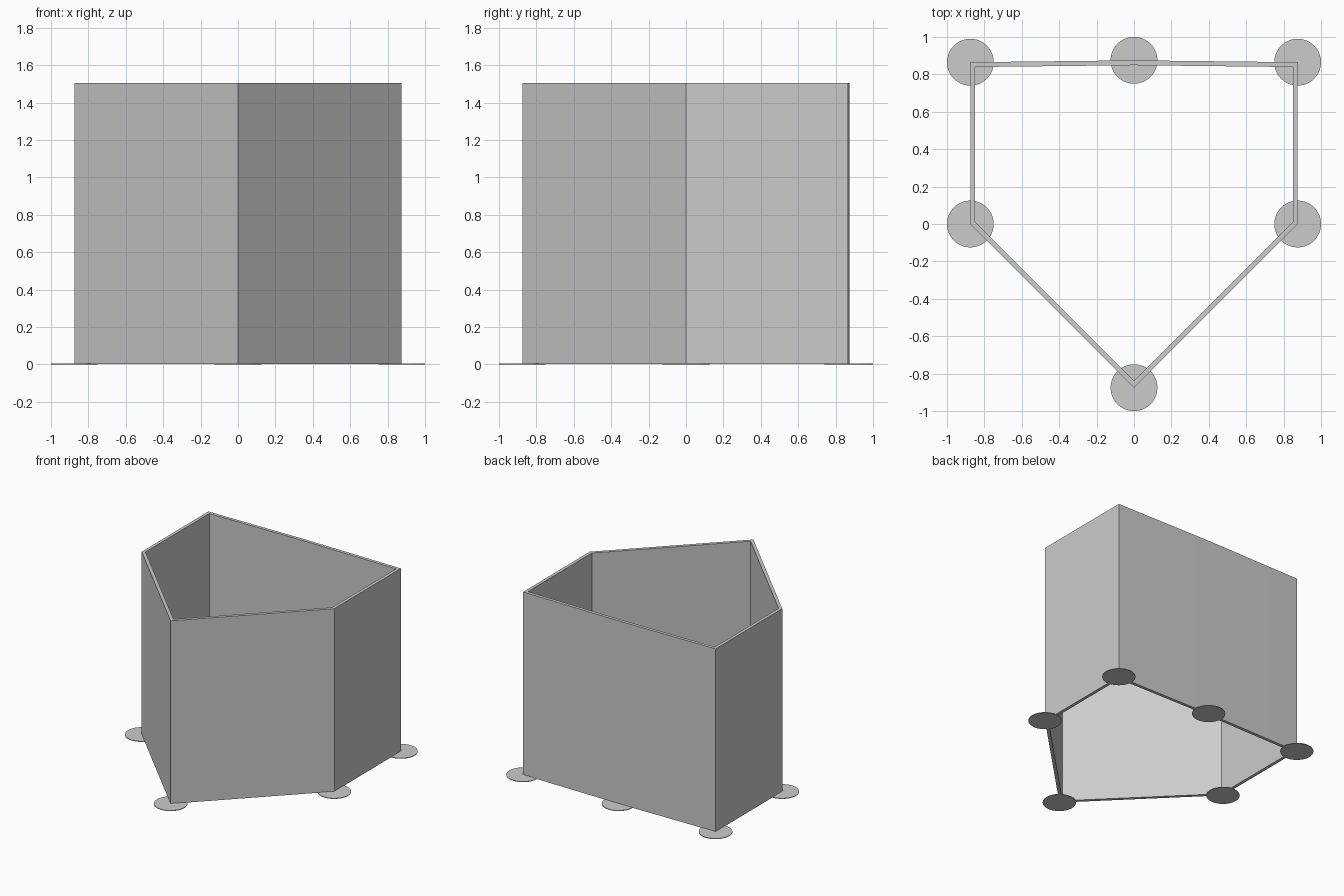
import bpy
import bmesh
from mathutils import Vector

cube = bpy.data.objects.get("Cube")
if cube:
    bpy.data.objects.remove(cube, do_unlink=True)

HALF = 0.875         # half width of the enclosure
BACK = 0.865         # depth of the back corners
THICK = 0.026        # wall thickness
BASE, TOP = 0.002, 1.505
PAD_RADIUS, PAD_HEIGHT = 0.125, 0.005

gray = bpy.data.materials.new("plain gray")
gray.use_nodes = True
gray.diffuse_color = (0.6, 0.6, 0.6, 1)
gray.node_tree.nodes["Principled BSDF"].inputs["Base Color"].default_value = gray.diffuse_color

# Plan corners, counter-clockwise from the front point
corners = [Vector(p) for p in (
    (0, -HALF), (HALF, 0), (HALF, BACK),
    (0, HALF), (-HALF, BACK), (-HALF, 0))]


def inset(points, distance):
    """Mitred inward offset of a counter-clockwise outline."""
    result = []
    for i, p in enumerate(points):
        before = (p - points[i - 1]).normalized()
        after = (points[(i + 1) % len(points)] - p).normalized()
        n1 = Vector((-before.y, before.x))
        n2 = Vector((-after.y, after.x))
        result.append(p + (n1 + n2) * distance / (1 + n1.dot(n2)))
    return result


# Wall ring: outer and inner skins joined by top and bottom rims
bm = bmesh.new()
inner = inset(corners, THICK)
loops = [[bm.verts.new((p.x, p.y, z)) for p in outline]
         for outline, z in ((corners, BASE), (corners, TOP), (inner, TOP), (inner, BASE))]
for k, loop in enumerate(loops):
    following = loops[(k + 1) % len(loops)]
    for i in range(len(loop)):
        j = (i + 1) % len(loop)
        bm.faces.new((loop[i], loop[j], following[j], following[i]))
bmesh.ops.recalc_face_normals(bm, faces=bm.faces)
mesh = bpy.data.meshes.new("enclosure_wall")
bm.to_mesh(mesh)
bm.free()
wall = bpy.data.objects.new("enclosure_wall", mesh)
bpy.context.collection.objects.link(wall)
parts = [wall]

# Round foot pad under every corner
names = ("front", "left_middle", "left_back", "back", "right_back", "right_middle")
for name, p in zip(names, corners):
    bpy.ops.mesh.primitive_cylinder_add(
        vertices=64, radius=PAD_RADIUS, depth=PAD_HEIGHT,
        location=(p.x, p.y, PAD_HEIGHT / 2))
    pad = bpy.context.object
    pad.name = name + "_foot_pad"
    parts.append(pad)

# Shared material, smooth shading with sharp edges kept
bpy.ops.object.select_all(action='DESELECT')
for part in parts:
    part.data.materials.append(gray)
    part.select_set(True)
bpy.context.view_layer.objects.active = wall
bpy.ops.object.shade_smooth_by_angle()
